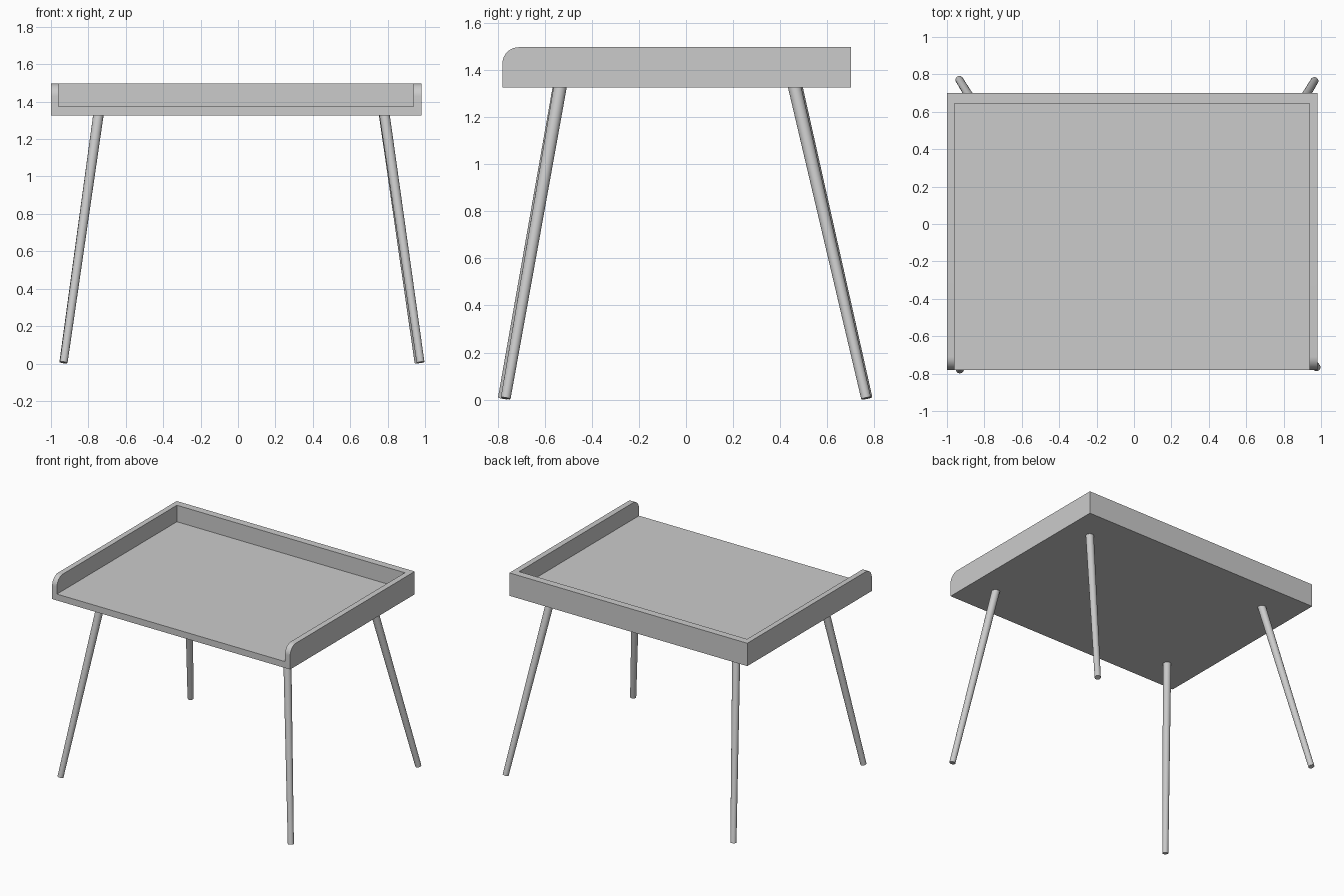
import bpy, bmesh, math
from mathutils import Vector

if "Cube" in bpy.data.objects:
    bpy.data.objects.remove(bpy.data.objects["Cube"])

X0, X1 = -1.0, 0.98        # tray outer width
Y0, Y1 = -0.78, 0.70       # tray outer depth
Z0, ZF, Z1 = 1.325, 1.373, 1.497   # underside, floor, rim
R = 0.07                   # front corner radius


def make_object(name, bm):
    bmesh.ops.recalc_face_normals(bm, faces=bm.faces)
    mesh = bpy.data.meshes.new(name)
    bm.to_mesh(mesh)
    bm.free()
    obj = bpy.data.objects.new(name, mesh)
    bpy.context.collection.objects.link(obj)
    return obj


def extrude_x(name, profile, x0, x1):
    bm = bmesh.new()
    face = bm.faces.new([bm.verts.new((x0, y, z)) for y, z in profile])
    ext = bmesh.ops.extrude_face_region(bm, geom=[face])
    verts = [v for v in ext["geom"] if isinstance(v, bmesh.types.BMVert)]
    bmesh.ops.translate(bm, verts=verts, vec=(x1 - x0, 0, 0))
    return make_object(name, bm)


def smooth(obj):
    bpy.ops.object.select_all(action="DESELECT")
    obj.select_set(True)
    bpy.context.view_layer.objects.active = obj
    bpy.ops.object.shade_smooth_by_angle(angle=math.radians(35))


# Tray: side profile with rounded upper front corner
arc = [(Y0 + R - R * math.cos(a), Z1 - R + R * math.sin(a))
       for a in (math.pi / 2 * i / 10 for i in range(11))]
tray = extrude_x("tray_top", [(Y1, Z0), (Y0, Z0)] + arc + [(Y1, Z1)], X0, X1)

# Hollow out the tray, leaving it open at the front
cut = extrude_x("tray_cutter", [(Y0 - 0.2, ZF), (0.645, ZF), (0.645, 1.7), (Y0 - 0.2, 1.7)],
                -0.96, 0.937)
mod = tray.modifiers.new("hollow", "BOOLEAN")
mod.operation = "DIFFERENCE"
mod.solver = "EXACT"
mod.object = cut
bpy.context.view_layer.objects.active = tray
bpy.ops.object.modifier_apply(modifier=mod.name)
bpy.data.objects.remove(cut)
smooth(tray)


# Splayed, tapered legs with ends square to their axis
def leg(name, foot, top):
    a, b = Vector((*foot, 0.006)), Vector((*top, Z0))
    b += (b - a) * 0.012   # tuck into the tray
    axis = b - a
    bm = bmesh.new()
    bmesh.ops.create_cone(bm, cap_ends=True, segments=24, radius1=0.021, radius2=0.028,
                          depth=axis.length)
    bm.transform(axis.to_track_quat("Z", "Y").to_matrix().to_4x4())
    bmesh.ops.translate(bm, verts=bm.verts, vec=(a + b) / 2)
    smooth(make_object(name, bm))


leg("front_left_leg", (-0.932, -0.778), (-0.747, -0.539))
leg("front_right_leg", (0.976, -0.766), (0.784, -0.535))
leg("back_left_leg", (-0.934, 0.771), (-0.747, 0.468))
leg("back_right_leg", (0.965, 0.765), (0.782, 0.462))
